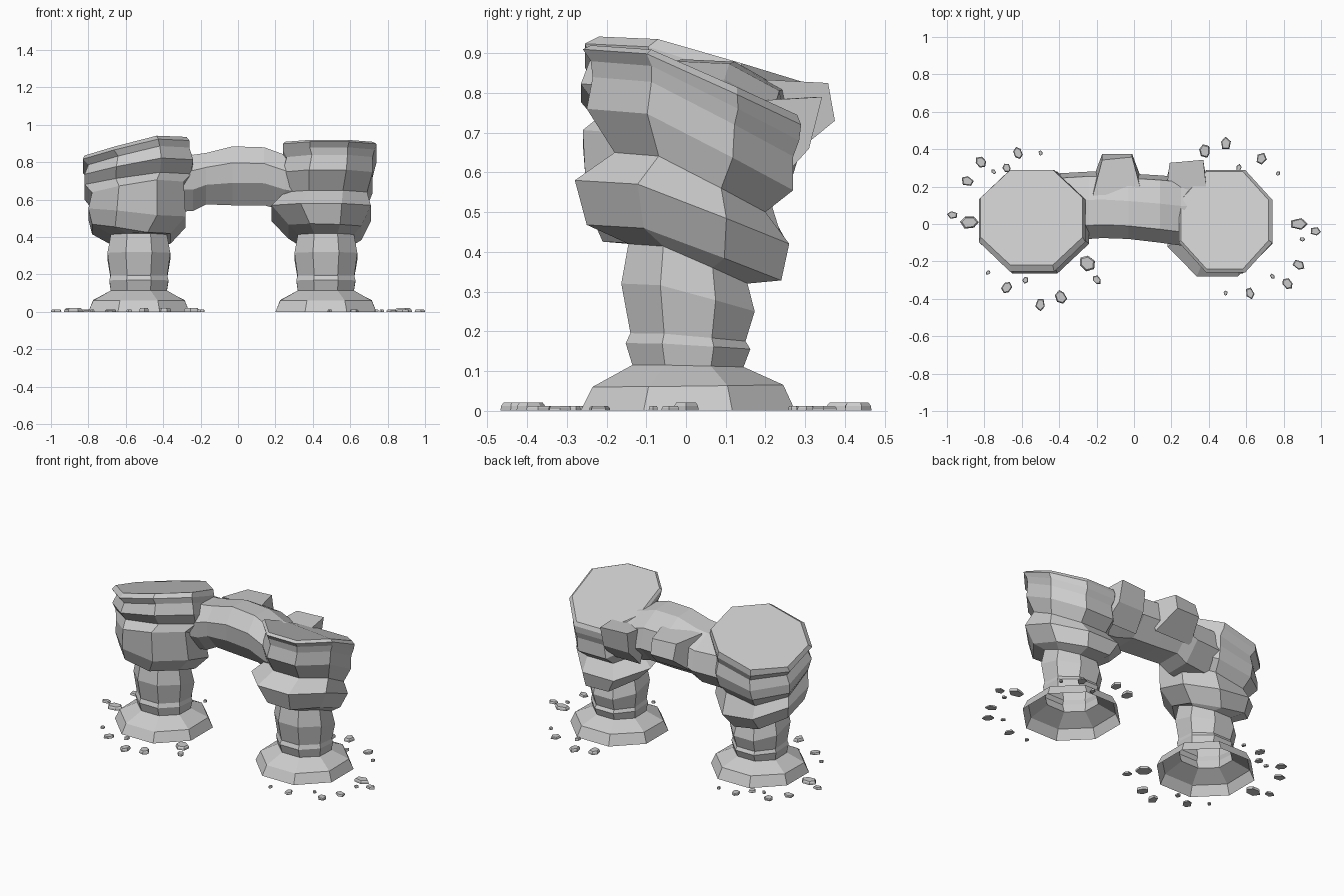
import bpy, bmesh, math, random
from mathutils import Vector

if "Cube" in bpy.data.objects:
    bpy.data.objects.remove(bpy.data.objects["Cube"])

random.seed(4)


def make_object(name, bm):
    bmesh.ops.recalc_face_normals(bm, faces=bm.faces)
    me = bpy.data.meshes.new(name)
    bm.to_mesh(me)
    bm.free()
    ob = bpy.data.objects.new(name, me)
    bpy.context.collection.objects.link(ob)
    return ob


def loft(name, loops, cap_start=True, cap_end=True):
    """Skin a series of equal-length point loops."""
    bm = bmesh.new()
    rows = [[bm.verts.new(p) for p in loop] for loop in loops]
    n = len(rows[0])
    for a, b in zip(rows, rows[1:]):
        for i in range(n):
            j = (i + 1) % n
            bm.faces.new((a[i], a[j], b[j], b[i]))
    if cap_start:
        bm.faces.new(rows[0][::-1])
    if cap_end:
        bm.faces.new(rows[-1])
    return make_object(name, bm)


def ring(x0, x1, y0, y1, zf, zb, dz=0.0):
    """Octagon in a box; height drops from zf (front) to zb (back), dz tilts it along x."""
    cx, cy, rx, ry = (x0 + x1) / 2, (y0 + y1) / 2, (x1 - x0) / 2, (y1 - y0) / 2
    pts = []
    for k in range(8):
        a = math.radians(22.5 + 45 * k)
        u, v = math.cos(a) / 0.924, math.sin(a) / 0.924
        drop = (0.0 if v < -.8 else 0.06 if v < 0 else 0.6 if v < .8 else 1.0)
        tilt = dz * min(u, .42) / 2
        pts.append((cx + rx * u, cy + ry * v, zf + (zb - zf) * drop + tilt))
    return pts


# Foot and column shared by both pillars, open underneath
def stem(cx):
    prof = [(.27, .265, 0, 0), (.245, .235, .06, .065), (.15, .135, .115, .11),
            (.158, .152, .17, .155), (.152, .14, .195, .175),
            (.168, .163, .32, .25), (.15, .145, .42, .32)]
    return [ring(cx - rx, cx + rx, -ry, ry + .01, zf, zb) for rx, ry, zf, zb in prof]


# Upper rock layers
left_rock = [(-.78, -.36, -.21, .20, .44, .34, -.07), (-.80, -.28, -.25, .25, .53, .42, -.06),
             (-.78, -.29, -.26, .21, .69, .52, .08), (-.82, -.25, -.21, .26, .73, .58, .08),
             (-.82, -.24, -.265, .28, .80, .65, .11), (-.80, -.26, -.24, .27, .86, .72, .13),
             (-.83, -.26, -.255, .29, .895, .76, .14), (-.82, -.275, -.22, .29, .913, .80, .14)]
right_rock = [(.27, .66, -.25, .24, .47, .33, -.01), (.18, .71, -.28, .26, .58, .42, 0),
              (.25, .69, -.18, .20, .65, .50, 0), (.24, .72, -.25, .27, .76, .555, 0),
              (.26, .72, -.235, .27, .84, .64, 0), (.24, .73, -.24, .285, .88, .68, 0),
              (.24, .74, -.26, .29, .91, .72, 0), (.25, .72, -.24, .28, .92, .745, 0)]
loft("left_pillar", stem(-.53) + [ring(*r) for r in left_rock], cap_start=False)
loft("right_pillar", stem(.47) + [ring(*r) for r in right_rock], cap_start=False)

# Bridge: octagonal sections (x, y0, y1, z0, z1)
section = [(.03, .38), (0, .72), (.20, 1), (.58, .98), (.93, .76), (1, .36), (.72, 0), (.28, 0)]
spans = [(-.42, -.10, .27, .53, .85), (-.24, -.08, .28, .54, .84), (-.17, -.075, .28, .575, .85),
         (-.03, -.08, .27, .57, .885), (.14, -.10, .26, .57, .88), (.25, -.115, .25, .54, .84),
         (.42, -.12, .25, .52, .80)]
loft("bridge", [[(x, y0 + (y1 - y0) * u, z0 + (z1 - z0) * v) for u, v in section]
                for x, y0, y1, z0, z1 in spans])


# Tapered boulders jutting from the back of the bridge: rooted inside, tilted outer face
def boulder(name, x0, x1, taper, root, tip):
    loops = []
    for (y_lo, z_lo, y_hi, z_hi), t in ((root, 0), (tip, taper)):
        loops.append([(x0 + t, y_lo, z_lo), (x1 - t, y_lo, z_lo),
                      (x1 - t, y_hi + .008, z_hi), (x0 + t, y_hi - .008, z_hi)])
    loft(name, loops)


boulder("back_boulder_1", -.22, .04, .05, (.24, .62, .16, .835), (.375, .73, .35, .825))
boulder("back_boulder_2", .17, .39, .02, (.22, .56, .16, .78), (.31, .66, .335, .79))

# Flat pebbles scattered round the feet: x, y, size
pebbles = [(-.97, .05, .03), (-.88, .01, .05), (-.89, .23, .036), (-.82, .33, .034),
           (-.75, .28, .016), (-.68, .30, .026), (-.62, .38, .034), (-.50, .38, .014),
           (-.78, -.26, .014), (-.68, -.34, .034), (-.58, -.30, .02), (-.50, -.43, .037),
           (-.39, -.39, .038), (-.25, -.21, .048), (-.20, -.30, .028)]
pebbles_right = [(.97, -.04, .03), (.88, 0, .05), (.88, -.22, .036), (.82, -.32, .034),
                 (.74, -.28, .016), (.62, -.37, .034), (.49, -.37, .014), (.90, -.08, .016),
                 (.77, .27, .014), (.68, .35, .034), (.56, .30, .022), (.49, .43, .037),
                 (.38, .39, .038)]
for i, (x, y, s) in enumerate(pebbles + pebbles_right):
    n = random.choice((5, 6))
    turn = math.atan2(y, x - math.copysign(.5, x))
    out, side = Vector((math.cos(turn), math.sin(turn))), Vector((-math.sin(turn), math.cos(turn)))
    shape = [(math.cos(k * math.tau / n) * s,
              math.sin(k * math.tau / n) * s * random.uniform(.6, .9)) for k in range(n)]
    h = .012 if s < .037 else .02
    loops = []
    for z, f in ((0, 1), (h * .6, .97), (h, .8)):
        loops.append([(*(Vector((x, y)) + out * u * f + side * v * f), z) for u, v in shape])
    loft(f"pebble_{i + 1}", loops)
